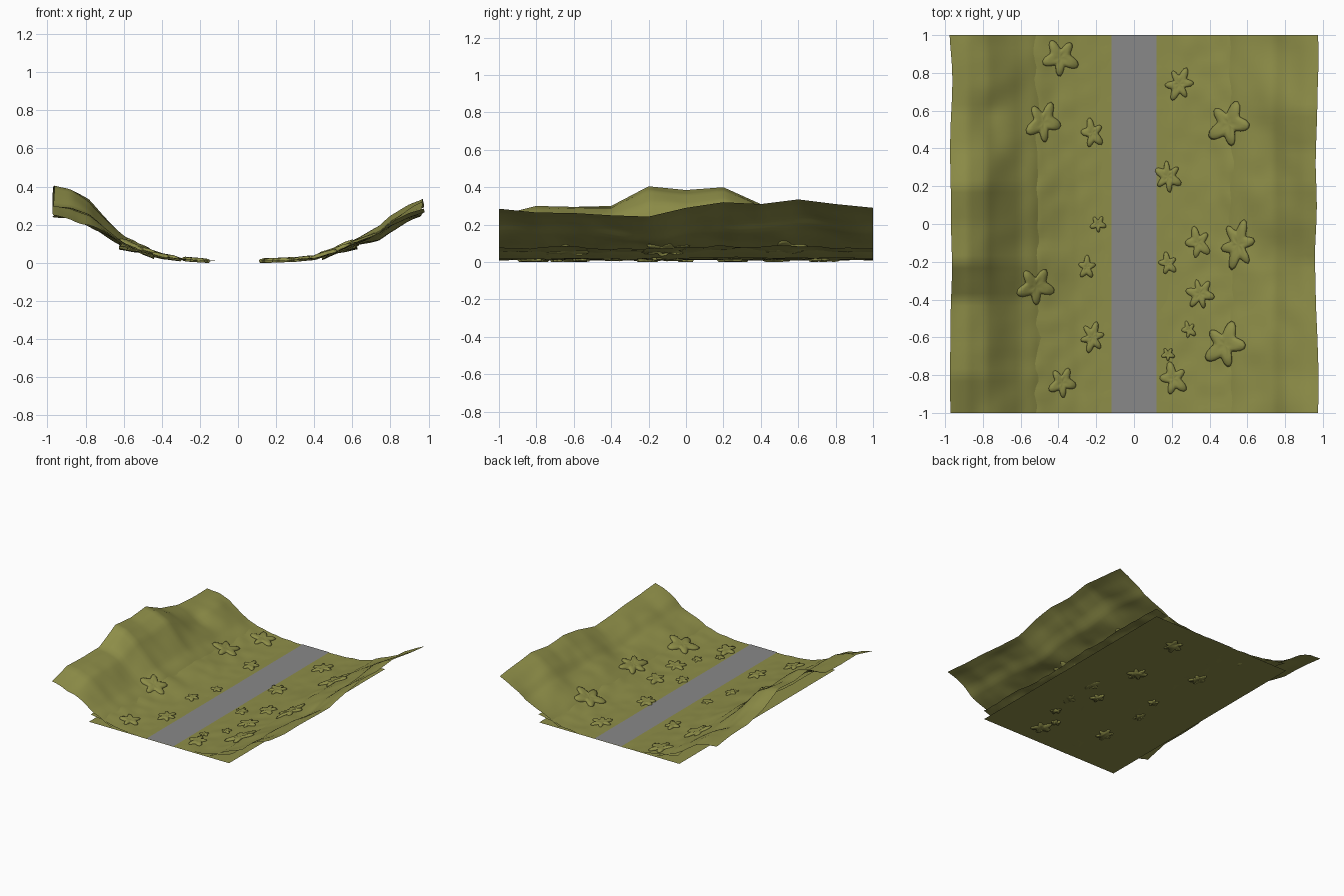
import bpy
import bmesh
import math
import random
from mathutils import Vector, noise

random.seed(4)
default_cube = bpy.data.objects.get("Cube")
if default_cube:
    bpy.data.objects.remove(default_cube, do_unlink=True)


def make_material(name, colour):
    mat = bpy.data.materials.new(name)
    mat.use_nodes = True
    mat.diffuse_color = colour
    mat.node_tree.nodes["Principled BSDF"].inputs["Base Color"].default_value = colour
    return mat


GRASS = make_material("olive grass", (0.27, 0.27, 0.065, 1))
ASPHALT = make_material("grey asphalt", (0.25, 0.25, 0.25, 1))

BASE_Z = 0.01
# Height of each outer rim, at even steps from front to back
RIM = {
    -1: [.25, .3, .295, .3, .405, .385, .4, .31, .26, .25, .24],
    1: [.285, .265, .262, .25, .243, .29, .32, .31, .335, .31, .29],
}
# Cross-section of each bank: distance from the centre, share of the rim height
BANK = {
    -1: [(.17, 0), (.3, .03), (.4, .09), (.5, .18), (.6, .34), (.7, .6), (.78, .8), (.88, .95), (.97, 1)],
    1: [(.17, 0), (.3, .02), (.4, .06), (.5, .16), (.6, .33), (.74, .53), (.8, .7), (.9, .9), (.97, 1)],
}


def lerp_points(points, x):
    if x <= points[0][0]:
        return points[0][1]
    for (x0, v0), (x1, v1) in zip(points, points[1:]):
        if x <= x1:
            return v0 + (v1 - v0) * (x - x0) / (x1 - x0)
    return points[-1][1]


def rim_height(side, y):
    rim = RIM[side]
    step = 2 / (len(rim) - 1)
    return lerp_points([(i * step - 1, h) for i, h in enumerate(rim)], y)


def bumps(side, d, y, scale):
    return noise.noise(Vector((side * d * scale, y * scale, side * 3.7)))


def ground(side, d, y):
    """Height of the land at distance d from the road's centre line."""
    share = lerp_points(BANK[side], d)
    fade = min(1, max(0, (.95 - d) * 5)) * share
    return BASE_Z + (rim_height(side, y) - BASE_Z) * share + 0.05 * fade * bumps(side, d, y, 4)


def hill_height(side, d, y):
    # The inner edge dips under the verge
    dip = max(0, .53 - d) * 0.2
    return ground(side, d, y) - dip + 0.006 * bumps(side, d, y, 9) * min(1, (.97 - d) * 6)


def verge_height(side, d, y):
    # The outer edge runs on beneath the hill
    inner = min(d, .5)
    z = ground(side, inner, y) + (d - inner) * 0.2
    return max(0.005, z + 0.018 * d * bumps(side, d, y, 11))


def finish(name, bm, mat, smooth=True):
    bmesh.ops.recalc_face_normals(bm, faces=bm.faces[:])
    mesh = bpy.data.meshes.new(name)
    bm.to_mesh(mesh)
    bm.free()
    mesh.materials.append(mat)
    obj = bpy.data.objects.new(name, mesh)
    bpy.context.scene.collection.objects.link(obj)
    if smooth:
        mesh.shade_smooth()
    return obj


def sheet(name, side, d0, d1, height, columns, rows=60):
    """Open strip of land on one side of the road."""
    bm = bmesh.new()
    grid = []
    for j in range(rows + 1):
        y = 2 * j / rows - 1
        line = []
        for i in range(columns + 1):
            t = i / columns
            d = d0 + (d1 - d0) * t
            wobble = 0.015 * t ** 4 * bumps(side, 1, y, 3)
            line.append(bm.verts.new((side * (d + wobble), y, height(side, d, y))))
        grid.append(line)
    for a, b in zip(grid, grid[1:]):
        for i in range(columns):
            quad = (a[i], a[i + 1], b[i + 1], b[i])
            bm.faces.new(quad if side > 0 else quad[::-1])
    return finish(name, bm, GRASS)


def flat_strip(name, x0, x1, z, mat):
    bm = bmesh.new()
    corners = [(x0, -1), (x1, -1), (x1, 1), (x0, 1)]
    bm.faces.new([bm.verts.new((x, y, z)) for x, y in corners])
    return finish(name, bm, mat, smooth=False)


def shrub(name, cx, cy, radius):
    """Low lobed clump that follows the land."""
    side = 1 if cx > 0 else -1
    lobes = random.choice((5, 5, 6))
    turn = random.uniform(0, math.tau)
    stretch = random.uniform(0.75, 0.9)
    rise = 0.008 + 0.07 * radius
    segments = 40
    bm = bmesh.new()

    def point(share, angle, lift):
        reach = radius * share * (0.76 + 0.24 * math.cos(lobes * angle + turn)
                                  + 0.1 * math.sin(2 * angle + turn))
        x = cx + reach * stretch * math.cos(angle)
        y = cy + reach * math.sin(angle)
        return bm.verts.new((x, y, max(0, ground(side, abs(x), y) + lift)))

    rings = []
    for share, lift in ((0.9, -0.01), (1, 0), (0.9, 0.6 * rise), (0.6, rise), (0.3, 0.8 * rise)):
        rings.append([point(share, math.tau * k / segments, lift) for k in range(segments)])
    for a, b in zip(rings, rings[1:]):
        for k in range(segments):
            n = (k + 1) % segments
            bm.faces.new((a[k], a[n], b[n], b[k]))
    bm.faces.new(rings[0][::-1])
    centre = point(0, 0, 0.7 * rise)
    for k in range(segments):
        bm.faces.new((rings[-1][k], rings[-1][(k + 1) % segments], centre))
    return finish(name, bm, GRASS)


# Flat ground and road
flat_strip("base_ground", -.64, .62, BASE_Z, GRASS)
flat_strip("road", -.12, .12, BASE_Z + 0.004, ASPHALT)

# Verges and hills on both sides
for side, label in ((-1, "right"), (1, "left")):
    sheet(label + "_verge", side, .12, .62, verge_height, 30)
    sheet(label + "_hill", side, .44, .97, hill_height, 28)

# Scattered shrubs: x, y, radius
SHRUBS = [
    (-.39, .88, .11), (-.48, .54, .12), (-.22, .48, .08), (-.19, 0, .05),
    (-.25, -.23, .06), (-.52, -.33, .11), (-.22, -.6, .08), (-.38, -.84, .09),
    (.24, .74, .09), (.5, .53, .13), (.18, .25, .09), (.34, -.1, .09),
    (.55, -.11, .13), (.18, -.21, .06), (.35, -.37, .09), (.29, -.56, .05),
    (.18, -.69, .04), (.48, -.64, .13), (.21, -.82, .09),
]
for index, (x, y, radius) in enumerate(SHRUBS):
    shrub("shrub_%d" % (index + 1), x, y, radius)
